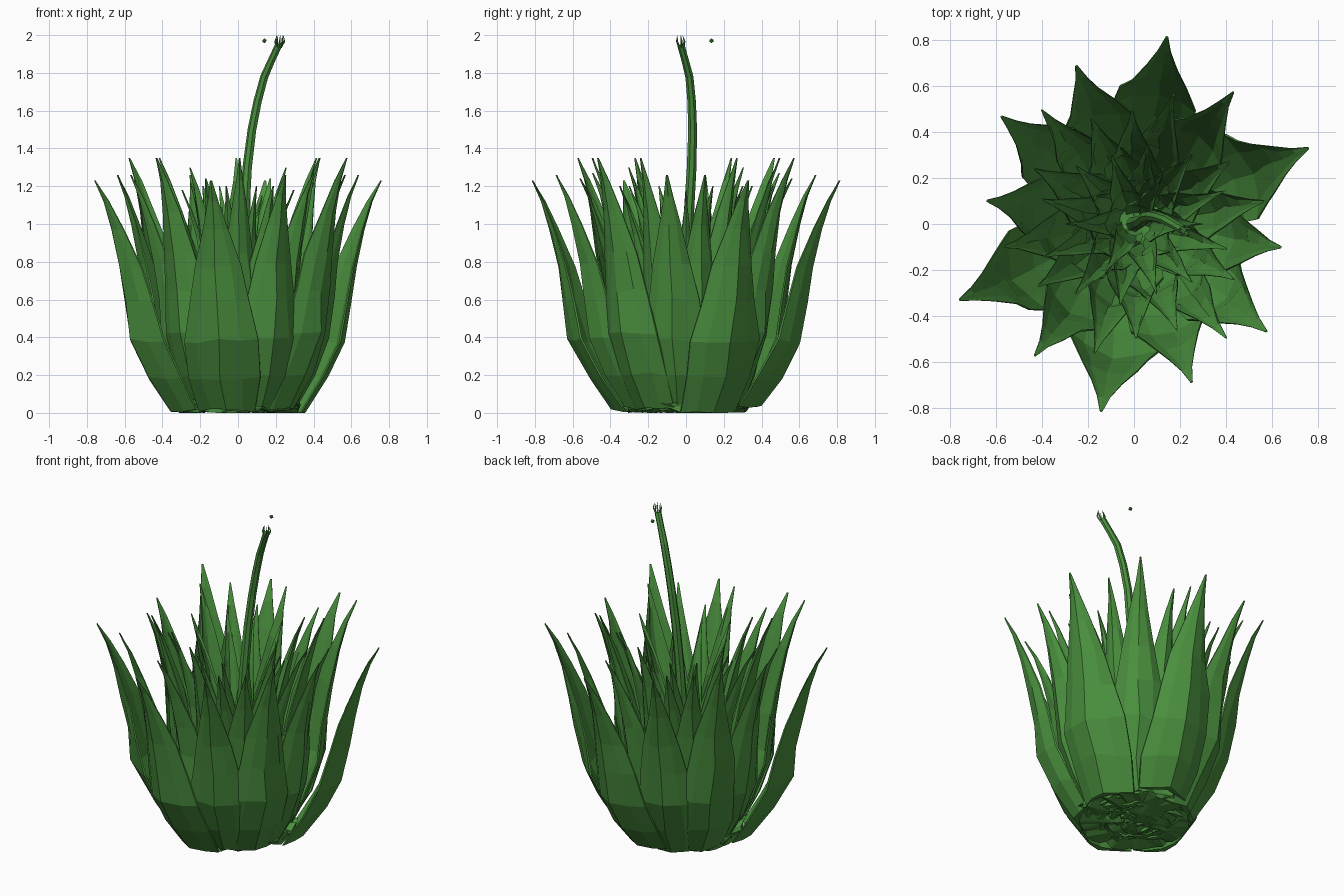
import bpy, bmesh, math, random
from mathutils import Vector

if "Cube" in bpy.data.objects:
    bpy.data.objects.remove(bpy.data.objects["Cube"])

random.seed(4)
green = bpy.data.materials.new("leaf green")
green.diffuse_color = (0.068, 0.275, 0.048, 1)
green.use_nodes = True
green.node_tree.nodes["Principled BSDF"].inputs["Base Color"].default_value = green.diffuse_color


def finish(name, bm):
    bmesh.ops.recalc_face_normals(bm, faces=bm.faces)
    me = bpy.data.meshes.new(name)
    bm.to_mesh(me)
    bm.free()
    me.materials.append(green)
    ob = bpy.data.objects.new(name, me)
    bpy.context.collection.objects.link(ob)
    return ob


# Leaf profile: height fraction, width fraction, radius rule
ROWS = [0.015, 0.15, 0.31, 0.48, 0.63, 0.79, 0.91, 1.0]
WIDE = [0.80, 0.98, 1.0, 0.82, 0.64, 0.36, 0.16, 0.03]
LOW = [0.60, 0.79, 0.95, 1.0]
HIGH = [0.18, 0.44, 0.70, 1.0]
COLS = [-1, -0.6, 0, 0.6, 1]


def leaf(name, angle, tip_r, tip_z, body_r, half_w, cup):
    """Cupped, thick, pointed leaf standing in a ring around the z axis."""
    a = math.radians(angle)
    out = Vector((math.cos(a), math.sin(a), 0))
    side = Vector((-math.sin(a), math.cos(a), 0))
    foot = random.uniform(0.0, 0.03)
    bm = bmesh.new()
    outer, inner = [], []
    for i, (f, w) in enumerate(zip(ROWS, WIDE)):
        r = body_r * LOW[i] if i < 4 else body_r + (tip_r - body_r) * HIGH[i - 4]
        hw = half_w * w
        thick = 0.008 + 0.036 * w * (1 if half_w > 0.1 else 0.8)
        ro, ri = [], []
        for u in COLS:
            j = random.uniform(-0.012, 0.012) * w
            p = out * (r - cup * hw * abs(u) ** 1.6 + j) + side * (hw * u + j)
            p.z = max(0.0, foot + j if i == 0 else f * tip_z + j * (i < 7))
            ro.append(bm.verts.new(p))
            ri.append(bm.verts.new(p - out * thick * (1 - 0.75 * abs(u))))
        outer.append(ro)
        inner.append(ri)
    n = len(COLS)
    for i in range(len(ROWS) - 1):
        for c in range(n - 1):
            for g in (outer, inner):
                bm.faces.new((g[i][c], g[i][c + 1], g[i + 1][c + 1], g[i + 1][c]))
        for c in (0, n - 1):
            bm.faces.new((outer[i][c], inner[i][c], inner[i + 1][c], outer[i + 1][c]))
    for i in (0, len(ROWS) - 1):
        for c in range(n - 1):
            bm.faces.new((outer[i][c], outer[i][c + 1], inner[i][c + 1], inner[i][c]))
    finish(name, bm)


# Rings of leaves: angle, tip radius, tip height, body radius, half width
# (each one is repeated on the opposite side)
LEAVES = {
    "outer_leaf": [(23.5, 0.83, 1.23, 0.65, 0.19), (80, 0.83, 1.23, 0.66, 0.19),
                   (141, 0.745, 1.35, 0.58, 0.17), (110, 0.735, 1.26, 0.57, 0.165),
                   (53, 0.72, 1.35, 0.54, 0.155), (171, 0.65, 1.26, 0.51, 0.165)],
    "middle_leaf": [(129, 0.64, 1.27, 0.46, 0.13), (10, 0.58, 1.26, 0.43, 0.13),
                    (33, 0.50, 1.35, 0.36, 0.12), (73, 0.59, 1.24, 0.42, 0.13),
                    (91, 0.50, 1.35, 0.36, 0.12), (151, 0.50, 1.35, 0.36, 0.12),
                    (112, 0.50, 1.20, 0.36, 0.12)],
    "inner_leaf": [(165, 0.42, 1.22, 0.26, 0.10), (50, 0.40, 1.30, 0.26, 0.10),
                   (20, 0.42, 1.20, 0.25, 0.10), (80, 0.36, 1.20, 0.23, 0.09),
                   (135, 0.36, 1.22, 0.23, 0.09), (108, 0.32, 1.20, 0.18, 0.08),
                   (0, 0.30, 1.18, 0.16, 0.07), (60, 0.26, 1.15, 0.12, 0.06)],
}
CUP = {"outer_leaf": 0.55, "middle_leaf": 0.85, "inner_leaf": 1.0}
for ring, leaves in LEAVES.items():
    for k, spec in enumerate(leaves):
        for s in (0, 180):
            leaf(f"{ring}_{k + 1}_{'b' if s else 'a'}", spec[0] + s, *spec[1:], CUP[ring])


def tube(name, pts, radii, sides):
    """Tapered tube along a path."""
    bm = bmesh.new()
    rings = []
    for i, p in enumerate(pts):
        p = Vector(p)
        d = (Vector(pts[min(i + 1, len(pts) - 1)]) - Vector(pts[max(i - 1, 0)])).normalized()
        u = d.cross(Vector((0, 1, 0))).normalized()
        v = d.cross(u)
        rings.append([bm.verts.new(p + (u * math.cos(t) + v * math.sin(t)) * radii[i])
                      for t in (2 * math.pi * k / sides for k in range(sides))])
    for r0, r1 in zip(rings, rings[1:]):
        for k in range(sides):
            m = (k + 1) % sides
            bm.faces.new((r0[k], r0[m], r1[m], r1[k]))
    bm.faces.new(rings[0])
    bm.faces.new(rings[-1])
    finish(name, bm)


# Ragged root base
bm = bmesh.new()
bmesh.ops.create_cone(bm, cap_ends=True, cap_tris=True, segments=14,
                      radius1=0.32, radius2=0.34, depth=0.05)
bmesh.ops.subdivide_edges(bm, edges=bm.edges[:], cuts=2, use_grid_fill=True)
for v in bm.verts:
    v.co.z = max(0.0, v.co.z + 0.035 + random.uniform(-0.015, 0.02))
    v.co.x += random.uniform(-0.012, 0.012)
    v.co.y += random.uniform(-0.012, 0.012)
finish("root_base", bm)

# Bent flower stalk
tube("flower_stalk",
     [(0, 0, 0.05), (0.015, 0.005, 0.7), (0.035, 0.015, 1.05), (0.05, 0.03, 1.3),
      (0.075, 0.035, 1.5), (0.105, 0.03, 1.65), (0.14, 0.018, 1.78),
      (0.18, -0.005, 1.87), (0.215, -0.026, 1.945)],
     [0.035, 0.03, 0.028, 0.026, 0.024, 0.023, 0.022, 0.02, 0.02], 7)

# Small claw-like prongs at the stalk tip
for k in range(5):
    t = 2 * math.pi * k / 5 + 0.3
    c, s = math.cos(t), math.sin(t)
    tube(f"tip_prong_{k + 1}",
         [(0.215 + 0.012 * c, -0.026 + 0.012 * s, 1.935),
          (0.221 + 0.025 * c, -0.030 + 0.022 * s, 1.967),
          (0.223 + 0.018 * c, -0.033 + 0.016 * s, 1.997)],
         [0.006, 0.005, 0.001], 4)

# Loose seed floating beside the tip
bm = bmesh.new()
bmesh.ops.create_icosphere(bm, subdivisions=1, radius=0.012)
bmesh.ops.translate(bm, verts=bm.verts, vec=(0.14, 0.135, 1.97))
finish("seed", bm)
